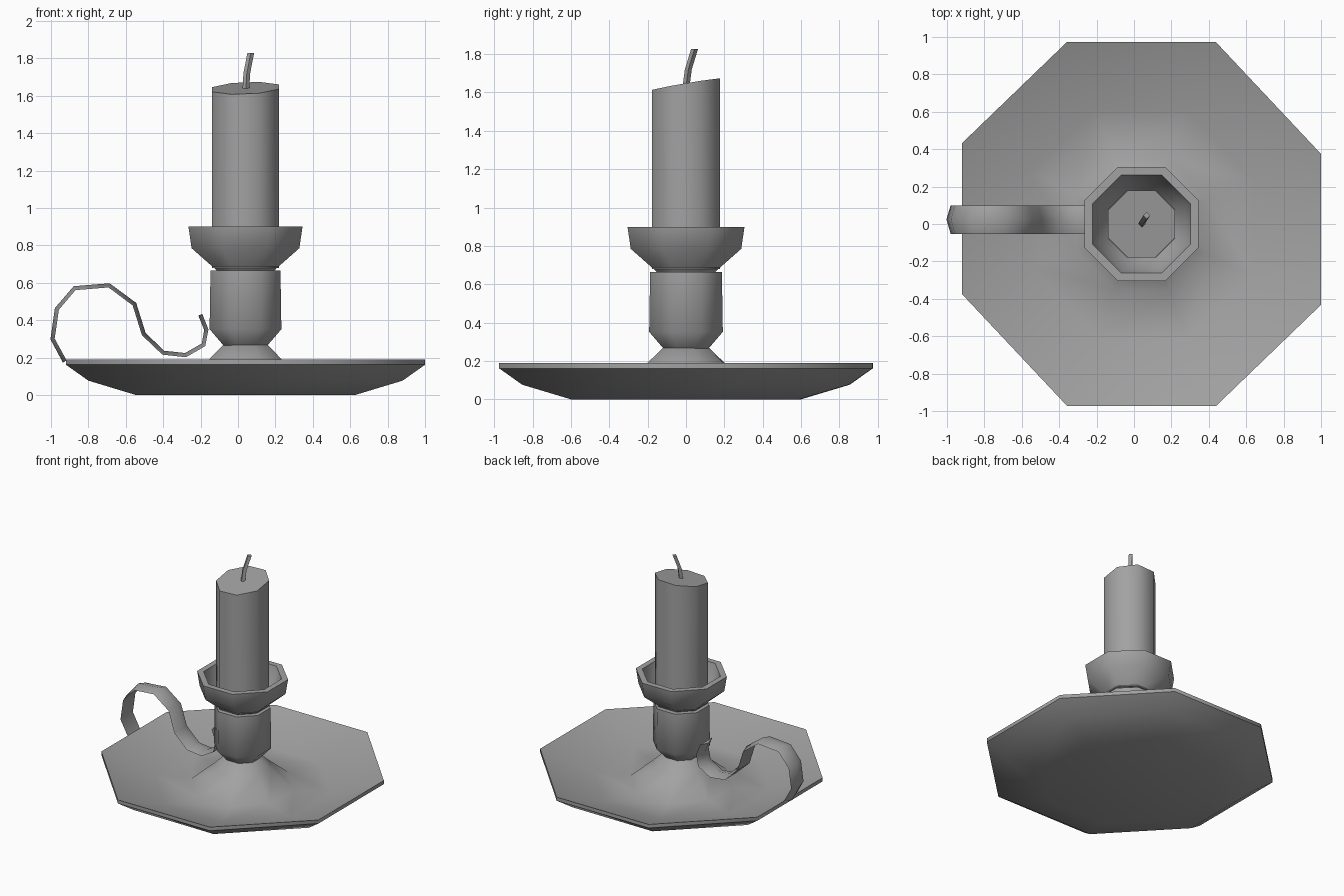
import bpy
import bmesh
import math
from mathutils import Vector

CENTRE_X = 0.04
SIDES = 8

cube = bpy.data.objects.get("Cube")
if cube:
    bpy.data.objects.remove(cube, do_unlink=True)

grey = bpy.data.materials.new("plain_grey")
grey.use_nodes = True
COLOUR = (0.36, 0.36, 0.36, 1)
grey.diffuse_color = COLOUR
grey.node_tree.nodes["Principled BSDF"].inputs["Base Color"].default_value = COLOUR


def finish(name, bm, angle=48):
    bmesh.ops.recalc_face_normals(bm, faces=bm.faces)
    mesh = bpy.data.meshes.new(name)
    bm.to_mesh(mesh)
    bm.free()
    mesh.materials.append(grey)
    obj = bpy.data.objects.new(name, mesh)
    bpy.context.collection.objects.link(obj)
    bpy.ops.object.select_all(action="DESELECT")
    obj.select_set(True)
    bpy.context.view_layer.objects.active = obj
    bpy.ops.object.shade_smooth_by_angle(angle=math.radians(angle))
    return obj


def skin(bm, rings):
    """Join successive rings of points with quads and cap both ends."""
    loops = [[bm.verts.new(p) for p in ring] for ring in rings]
    n = len(loops[0])
    for a, b in zip(loops, loops[1:]):
        for i in range(n):
            j = (i + 1) % n
            bm.faces.new((a[i], a[j], b[j], b[i]))
    bm.faces.new(loops[0])
    bm.faces.new(loops[-1])


def turned(name, profile, y_scale=1.0, adjust=None):
    """Eight-sided turned part; profile gives (flat-to-centre radius, height)."""
    bm = bmesh.new()
    rings = []
    for r, z in profile:
        big = r / math.cos(math.pi / SIDES)
        angles = [(i + 0.5) * math.tau / SIDES for i in range(SIDES)]
        rings.append([Vector((big * math.cos(a), big * math.sin(a) * y_scale, z))
                      for a in angles])
    skin(bm, rings)
    for v in bm.verts:
        if adjust:
            adjust(v.co)
        v.co.x += CENTRE_X
    return finish(name, bm)


# Concave dish, its floor rising into the flared foot
def skew(co):
    co.y -= 0.05 * co.x * (1 - abs(co.y))


turned("dish", [(0.585, 0), (0.84, 0.077), (0.96, 0.162), (0.96, 0.19),
                (0.60, 0.05), (0.35, 0.05), (0.195, 0.19), (0.118, 0.268)],
       1.014, skew)

# Stem and hollow drip cup
turned("stem", [(0.118, 0.266), (0.192, 0.352), (0.187, 0.665)])
turned("drip_cup", [(0.15, 0.66), (0.152, 0.665), (0.288, 0.785), (0.305, 0.9),
                    (0.262, 0.9), (0.235, 0.79), (0.18, 0.70)])


# Candle with a slanted top
def slant(co):
    if co.z > 1:
        co.z += 0.17 * co.y + 0.04 * co.x


turned("candle", [(0.178, 0.68), (0.178, 1.641)], adjust=slant)

# Bent square wick, set diagonally
bm = bmesh.new()
w = 0.018
skin(bm, [[Vector((x + w * sx, y + w * sy, z))
           for sx, sy in ((-1, 0), (0, -1), (1, 0), (0, 1))]
          for x, y, z in ((0.042, 0, 1.63), (0.047, 0.012, 1.72), (0.068, 0.045, 1.828))])
finish("wick", bm, 30)

# Curled ribbon handle, flat inside with a low ridge along its outer side
path = [Vector((x, 0, z)) for x, z in (
    (-0.925, 0.18), (-0.99, 0.30), (-0.967, 0.46), (-0.873, 0.57), (-0.69, 0.585),
    (-0.555, 0.485), (-0.505, 0.325), (-0.40, 0.225), (-0.28, 0.212),
    (-0.183, 0.268), (-0.168, 0.35), (-0.20, 0.43))]
section = [(-0.053, -0.01), (0.10, -0.01), (0.025, 0.013)]
rings = []
for i, p in enumerate(path):
    along = (path[min(i + 1, len(path) - 1)] - path[max(i - 1, 0)]).normalized()
    outward = Vector((-along.z, 0, along.x))
    rings.append([p + outward * off + Vector((0, y, 0)) for y, off in section])
bm = bmesh.new()
skin(bm, rings)
finish("handle", bm)
